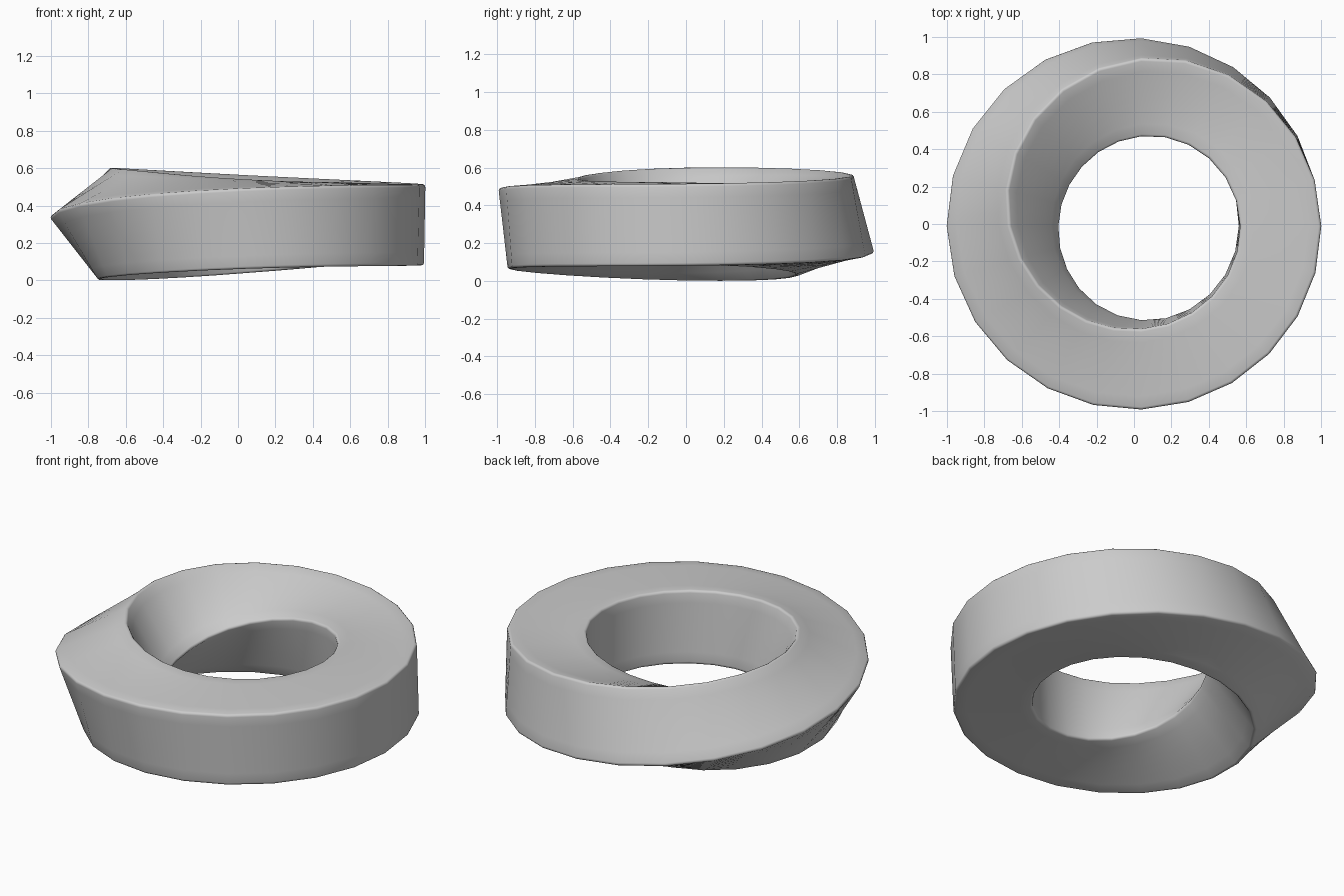
import bpy, bmesh
from math import sin, cos, pi, radians

cube = bpy.data.objects.get("Cube")
if cube:
    bpy.data.objects.remove(cube)

SEGMENTS = 24
RING_RADIUS = 0.742
CENTRE = (0.039, -0.011, 0.301)
HALF, ROUND = 0.217, 0.015      # square section and its rounded corners
ARC, FLAT = 3, 7                # steps per corner and per flat side


def quarter_profile():
    """One rounded corner and the flat side after it."""
    flat = HALF - ROUND
    pts = [(flat + ROUND * cos(pi / 2 * i / ARC), flat + ROUND * sin(pi / 2 * i / ARC))
           for i in range(ARC + 1)]
    pts += [(flat - 2 * flat * i / FLAT, HALF) for i in range(1, FLAT)]
    return pts


def turn(x, y, angle):
    return x * cos(angle) - y * sin(angle), x * sin(angle) + y * cos(angle)


def twist(t):
    """Uneven quarter turn of the section, fastest on the -x side."""
    return t / 4 + radians(3.6 - 11.7 * sin(t) - 4 * cos(t) - 0.6 * cos(2 * t))


quarter = quarter_profile()
profile = [turn(x, y, k * pi / 2) for k in range(4) for x, y in quarter]
count, shift = len(profile), len(quarter)

# Sweep the section round the ring
bm = bmesh.new()
rings = []
for s in range(SEGMENTS):
    t = -pi + 2 * pi * s / SEGMENTS
    ring = []
    for px, py in profile:
        r, z = turn(px, py, twist(t))
        r += RING_RADIUS
        ring.append(bm.verts.new((CENTRE[0] + r * cos(t), CENTRE[1] + r * sin(t), CENTRE[2] + z)))
    rings.append(ring)

# Close the loop one corner further on, so that the four sides run into one
rings.append([rings[0][(j + shift) % count] for j in range(count)])
for a, b in zip(rings, rings[1:]):
    for j in range(count):
        k = (j + 1) % count
        bm.faces.new((a[j], b[j], b[k], a[k]))
bmesh.ops.recalc_face_normals(bm, faces=bm.faces)

mesh = bpy.data.meshes.new("twisted_ring")
bm.to_mesh(mesh)
bm.free()
ring_obj = bpy.data.objects.new("twisted_ring", mesh)
bpy.context.collection.objects.link(ring_obj)

# Plain grey material
grey = bpy.data.materials.new("light_grey")
grey.use_nodes = True
colour = (0.6, 0.6, 0.6, 1)
grey.diffuse_color = colour
grey.node_tree.nodes["Principled BSDF"].inputs["Base Color"].default_value = colour
mesh.materials.append(grey)

bpy.ops.object.select_all(action="DESELECT")
ring_obj.select_set(True)
bpy.context.view_layer.objects.active = ring_obj
bpy.ops.object.shade_smooth_by_angle(angle=radians(40))
